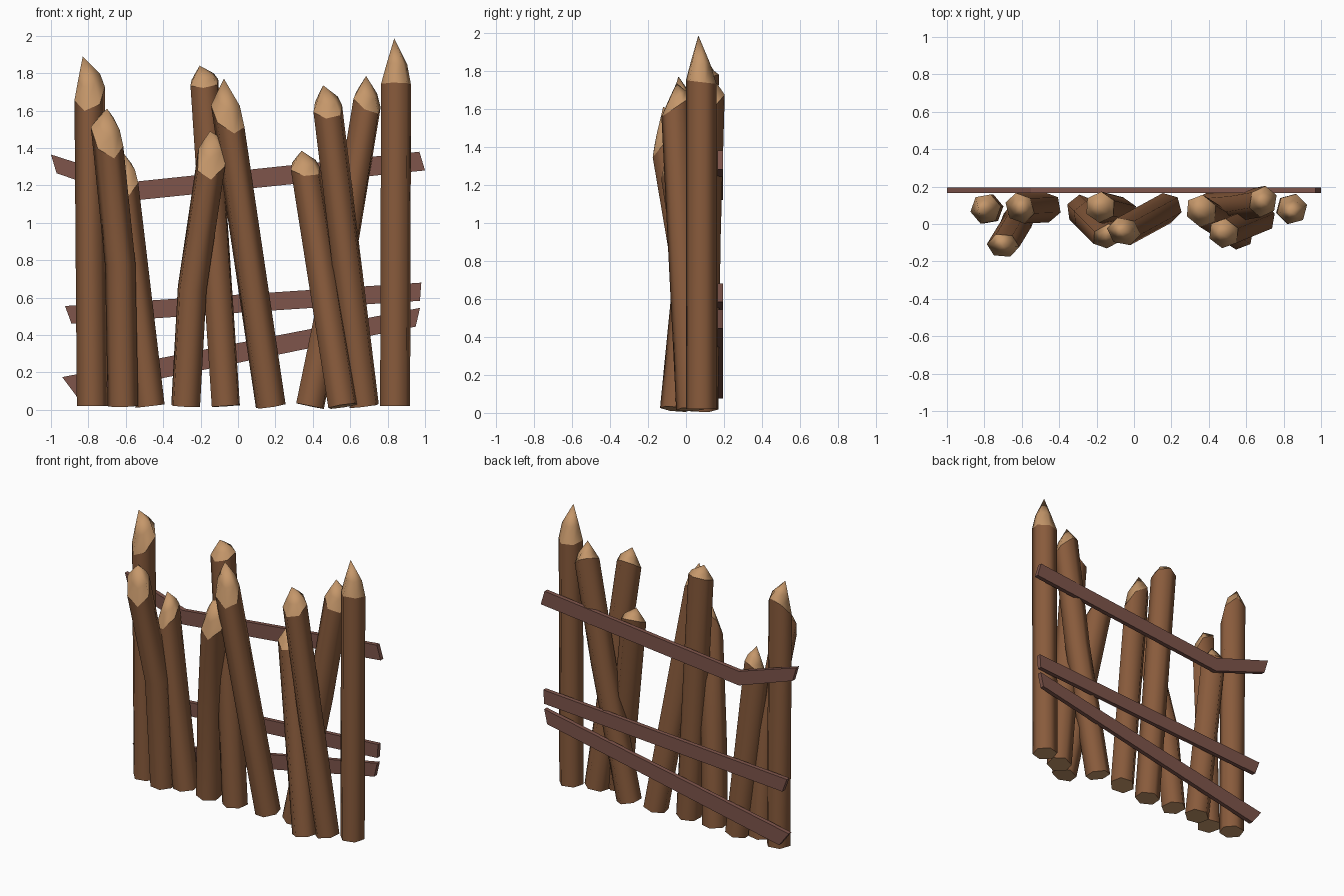
import bpy, bmesh, math
from mathutils import Vector

if "Cube" in bpy.data.objects:
    bpy.data.objects.remove(bpy.data.objects["Cube"])


def material(name, rgb):
    m = bpy.data.materials.new(name)
    m.diffuse_color = (*rgb, 1)
    m.use_nodes = True
    m.node_tree.nodes["Principled BSDF"].inputs["Base Color"].default_value = m.diffuse_color
    return m


BARK = material("brown_bark", (0.25, 0.105, 0.045))
CUT = material("pale_cut_wood", (0.56, 0.31, 0.145))
PLANK = material("reddish_plank", (0.21, 0.09, 0.07))


def finish(bm, name, mats):
    bmesh.ops.recalc_face_normals(bm, faces=bm.faces[:])
    me = bpy.data.meshes.new(name)
    bm.to_mesh(me)
    bm.free()
    for m in mats:
        me.materials.append(m)
    ob = bpy.data.objects.new(name, me)
    bpy.context.collection.objects.link(ob)
    return ob


def log(name, path, tip, front, drop, side, r=0.083, n=6):
    """Bent six-sided log with a slanted shoulder and a carved point.
    front: angle of the front corner, drop/side: shoulder slant in y/x."""
    pts = [Vector(p) for p in path]
    tip = Vector(tip)
    bm = bmesh.new()
    rings = []
    for i, p in enumerate(pts):
        d = (pts[min(i + 1, len(pts) - 1)] - pts[max(i - 1, 0)]).normalized()
        u = Vector((1, 0, 0))
        u = (u - d * u.dot(d)).normalized()
        v = d.cross(u)
        ring = []
        for k in range(n):
            a = math.radians(front) + 2 * math.pi * k / n
            q = p + r * (u * math.cos(a) + v * math.sin(a))
            if i == len(pts) - 1:
                q += d * (drop * math.sin(a) + side * math.cos(a))
            ring.append(bm.verts.new(q))
        rings.append(ring)
    # carved point, fuller on its right side
    bulge = []
    for k, vert in enumerate(rings[-1]):
        a = math.radians(front) + 2 * math.pi * k / n
        s = 0.58 + 0.2 * max(0, math.cos(a))
        q = tip + (vert.co - tip) * s
        q.z = vert.co.z + (tip.z - vert.co.z) * 0.44
        bulge.append(bm.verts.new(q))
    apex = bm.verts.new(tip)
    shoulder = len(rings) - 1
    rings.append(bulge)
    for i in range(len(rings) - 1):
        for k in range(n):
            j = (k + 1) % n
            f = bm.faces.new((rings[i][k], rings[i][j], rings[i + 1][j], rings[i + 1][k]))
            f.material_index = 1 if i >= shoulder else 0
            f.smooth = True
    for k in range(n):
        f = bm.faces.new((bulge[k], bulge[(k + 1) % n], apex))
        f.material_index = 1
        f.smooth = True
    bm.faces.new(rings[0][::-1]).material_index = 1
    # hard edges where bark meets cut wood
    for e in bm.edges:
        if len({f.material_index for f in e.link_faces}) > 1:
            e.smooth = False
    return finish(bm, name, (BARK, CUT))


# name, centre path, tip, front corner angle, shoulder slant
LOGS = [
    ("log_far_left", [(-.78, .08, .02), (-.793, .08, 1.69)], (-.83, .075, 1.89), -110, .09, .02),
    ("log_left_bent", [(-.615, .04, .02), (-.63, 0, .78), (-.70, -.115, 1.46)], (-.70, -.12, 1.61), -131, .10, -.04),
    ("log_left_short", [(-.47, .09, .02), (-.61, .085, 1.2)], (-.61, .08, 1.37), -80, .07, .03),
    ("log_middle_short", [(-.28, .075, .02), (-.245, .04, .65), (-.14, -.065, 1.35)], (-.15, -.07, 1.49), -82, .11, .01),
    ("log_middle_back", [(-.065, .06, .02), (-.18, .09, 1.75)], (-.205, .09, 1.84), -95, .03, 0),
    ("log_middle_leaning", [(.175, .085, .02), (-.055, -.04, 1.57)], (-.075, -.04, 1.77), -75, .08, -.05),
    ("log_right_back", [(.385, .085, .02), (.575, .10, .94), (.69, .12, 1.64)], (.685, .12, 1.785), -95, .04, -.03),
    ("log_right_short", [(.56, -.055, .02), (.36, .07, 1.29)], (.34, .07, 1.385), -100, .05, -.02),
    ("log_right_leaning", [(.675, .03, .02), (.48, -.05, 1.61)], (.455, -.05, 1.735), -100, .05, -.01),
    ("log_far_right", [(.84, .08, .02), (.845, .08, 1.74)], (.835, .065, 1.985), -105, -.01, 0),
]
for args in LOGS:
    log(*args)


def rail(name, top, bottom, y0=0.165, y1=0.195):
    """Plank across the back from its upper and lower edge points (x, z)."""
    bm = bmesh.new()
    loops = [[bm.verts.new(c) for c in ((a[0], y0, a[1]), (a[0], y1, a[1]),
                                        (b[0], y1, b[1]), (b[0], y0, b[1]))]
             for a, b in zip(top, bottom)]
    for p, q in zip(loops, loops[1:]):
        for k in range(4):
            bm.faces.new((p[k], p[(k + 1) % 4], q[(k + 1) % 4], q[k]))
    bm.faces.new(loops[0])
    bm.faces.new(loops[-1][::-1])
    return finish(bm, name, (PLANK,))


rail("rail_top", [(-1, 1.365), (-.55, 1.22), (.97, 1.38)], [(-.97, 1.265), (-.55, 1.12), (1, 1.28)])
rail("rail_middle", [(-.925, .555), (.98, .68)], [(-.89, .46), (.973, .583)])
rail("rail_bottom", [(-.94, .175), (.973, .545)], [(-.865, .075), (.95, .445)])
